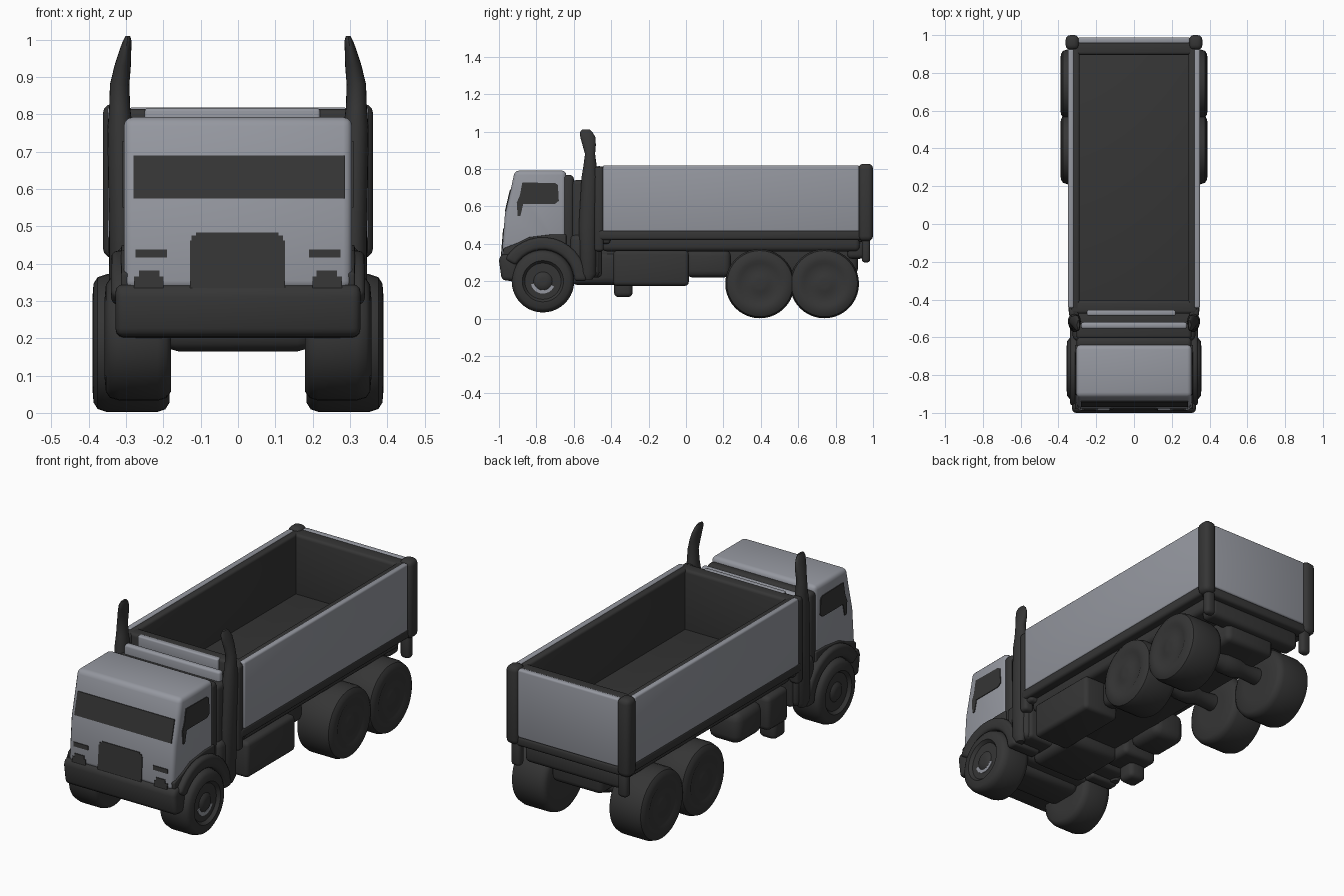
import bpy, bmesh, math
from mathutils import Vector

if "Cube" in bpy.data.objects:
    bpy.data.objects.remove(bpy.data.objects["Cube"])


def material(name, col):
    m = bpy.data.materials.new(name)
    m.diffuse_color = (*col, 1)
    m.use_nodes = True
    m.node_tree.nodes["Principled BSDF"].inputs["Base Color"].default_value = m.diffuse_color
    return m


LIGHT = material("grey_paint", (0.30, 0.312, 0.35))
DARK = material("dark_grey", (0.036, 0.036, 0.036))


def finish(name, bm, mat, bevel=0.0):
    """Bevel the sharp edges, smooth-shade and link."""
    bmesh.ops.recalc_face_normals(bm, faces=bm.faces[:])
    if bevel:
        edges = [e for e in bm.edges if e.calc_face_angle(0) > 0.45]
        bmesh.ops.bevel(bm, geom=edges, offset=bevel, segments=3, profile=0.5,
                        affect='EDGES', clamp_overlap=True)
    me = bpy.data.meshes.new(name)
    bm.to_mesh(me)
    bm.free()
    me.polygons.foreach_set("use_smooth", [True] * len(me.polygons))
    me.set_sharp_from_angle(angle=math.radians(40))
    me.materials.append(mat)
    ob = bpy.data.objects.new(name, me)
    bpy.context.scene.collection.objects.link(ob)
    return ob


def prism(name, pts, x0, x1, mat=DARK, bevel=0.0, both=False):
    """Extrude a (y, z) outline from x0 to x1; optionally repeat on the other side."""
    bm = bmesh.new()
    a = [bm.verts.new((x0, y, z)) for y, z in pts]
    b = [bm.verts.new((x1, y, z)) for y, z in pts]
    bm.faces.new(a)
    bm.faces.new(b)
    for i in range(len(pts)):
        j = (i + 1) % len(pts)
        bm.faces.new((a[i], a[j], b[j], b[i]))
    finish(name, bm, mat, bevel)
    if both:
        prism(name + "_left", pts, -x1, -x0, mat, bevel)


def box(name, x0, x1, y0, y1, z0, z1, mat=DARK, bevel=0.01, both=False):
    prism(name, [(y0, z0), (y1, z0), (y1, z1), (y0, z1)], x0, x1, mat, bevel, both)


def arc_band(y, z, r0, r1, a0, a1, n=14):
    """Outline of a curved band between two radii, angles in degrees."""
    ts = [math.radians(a0 + (a1 - a0) * i / n) for i in range(n + 1)]
    return ([(y + r1 * math.cos(t), z + r1 * math.sin(t)) for t in ts]
            + [(y + r0 * math.cos(t), z + r0 * math.sin(t)) for t in reversed(ts)])


def loft(name, rings, mat=DARK):
    """Skin a stack of equal-sized vertex rings and cap the ends."""
    bm = bmesh.new()
    vs = [[bm.verts.new(p) for p in r] for r in rings]
    n = len(vs[0])
    for a, b in zip(vs, vs[1:]):
        for i in range(n):
            bm.faces.new((a[i], a[(i + 1) % n], b[(i + 1) % n], b[i]))
    bm.faces.new(vs[0])
    bm.faces.new(vs[-1])
    finish(name, bm, mat)


def lathe_x(name, prof, y, z, n=40):
    """Revolve (x, radius) pairs around an axis parallel to x."""
    loft(name, [[Vector((x, y + r * math.cos(t), z + r * math.sin(t)))
                 for t in [2 * math.pi * i / n for i in range(n)]] for x, r in prof])


def wheel(name, s, y, z, r, x0, x1, dip):
    """Tyre and hub in one turned shape; dip is the depth of the rim."""
    prof = [(x0, r * .5), (x0, r * .86), (x0 + .012, r * .96), (x0 + .035, r),
            (x1 - .04, r), (x1 - .014, r * .955), (x1 - .003, r * .86), (x1, r * .66),
            (x1 - dip, r * .58), (x1 - dip, r * .3), (x1 - dip * .3, r * .22), (x1 - dip * .2, r * .1)]
    lathe_x(name, [(s * x, q) for x, q in prof], y, z)


# ---- wheels and axles
for s, side in ((1, "right"), (-1, "left")):
    wheel("front_wheel_" + side, s, -0.765, 0.2, 0.167, 0.18, 0.357, 0.016)
    wheel("middle_wheel_" + side, s, 0.395, 0.187, 0.185, 0.183, 0.390, 0.007)
    wheel("rear_wheel_" + side, s, 0.74, 0.187, 0.185, 0.183, 0.390, 0.007)
for nm, y in (("middle_axle", 0.395), ("rear_axle", 0.74)):
    lathe_x(nm, [(-.2, .045), (-.09, .04), (-.04, .055), (.04, .055), (.09, .04), (.2, .045)],
            y, 0.22, 20)
box("front_axle", -0.2, 0.2, -0.86, -0.66, 0.165, 0.30, bevel=0.04)
prism("hub_glint", arc_band(-0.765, 0.2, .048, .066, 195, 335), 0.338, 0.3445, LIGHT)

# ---- chassis
box("chassis_frame", -0.15, 0.15, -0.92, 0.92, 0.24, 0.40, bevel=0.03)
box("bed_subframe", -0.30, 0.30, -0.45, 0.93, 0.36, 0.45, bevel=0.025)
box("gearbox", -0.16, 0.16, -0.62, -0.30, 0.18, 0.36, bevel=0.04)
box("fuel_tank", 0.12, 0.33, -0.39, 0.015, 0.175, 0.365, bevel=0.022)
box("battery_box", -0.33, -0.13, -0.39, -0.22, 0.19, 0.37, bevel=0.025)
box("air_tank", -0.32, -0.13, -0.20, 0.02, 0.20, 0.365, bevel=0.045)
box("side_valve_box", 0.13, 0.22, 0.0, 0.24, 0.22, 0.37, bevel=0.035)
box("silencer", -0.32, -0.22, -0.385, -0.285, 0.115, 0.24, bevel=0.025)

# ---- cab: painted shell above, dark lower part and back
front = [(-0.986, 0.33), (-0.968, 0.56), (-0.935, 0.70), (-0.915, 0.792)]
prism("cab_shell", front + [(-0.64, 0.792), (-0.64, 0.33)], -0.306, 0.306, LIGHT, 0.024)
box("cab_base", -0.30, 0.30, -0.97, -0.60, 0.20, 0.36, bevel=0.03)
box("cab_back", -0.304, 0.304, -0.66, -0.60, 0.24, 0.768, bevel=0.02)
box("rear_cab_filler", -0.305, 0.305, -0.61, -0.45, 0.22, 0.74, bevel=0.02)
prism("bumper", [(-0.985, 0.205), (-0.90, 0.20), (-0.90, 0.345), (-0.99, 0.345), (-1.0, 0.31)],
      -0.328, 0.328, DARK, 0.022)
prism("cab_skirt", [(-0.975, .32), (-0.64, .32), (-0.64, .45), (-0.72, .45), (-0.84, .435),
                    (-0.90, .405), (-0.978, .375)], 0.29, 0.313, DARK, 0.006, both=True)

# wheel arches
prism("wheel_arch", arc_band(-0.765, 0.2, .168, .235, 0, 150), 0.17, 0.340, DARK, 0.018, both=True)
box("cab_step", 0.18, 0.325, -0.62, -0.46, 0.22, 0.45, bevel=0.03, both=True)


def front_y(z):
    for (ya, za), (yb, zb) in zip(front, front[1:]):
        if z <= zb:
            return ya + (yb - ya) * (z - za) / (zb - za)
    return front[-1][0]


def front_plate(name, x0, x1, z0, z1, both=False):
    """Thin plate lying on the sloped cab face."""
    a, b = front_y(z0), front_y(z1)
    prism(name, [(a - .004, z0), (a + .004, z0), (b + .004, z1), (b - .004, z1)],
          x0, x1, DARK, 0, both)


front_plate("windscreen", -0.280, 0.287, 0.574, 0.690)
front_plate("grille", -0.129, 0.126, 0.335, 0.462)
front_plate("grille_middle", -0.124, 0.120, 0.460, 0.475)
front_plate("grille_top", -0.112, 0.108, 0.474, 0.483)
front_plate("marker_light", 0.190, 0.275, 0.416, 0.438, True)
front_plate("headlight", 0.200, 0.278, 0.335, 0.365, True)
front_plate("headlight_top", 0.210, 0.265, 0.363, 0.382, True)
prism("side_window", [(-0.875, .728), (-0.70, .725), (-0.685, .715), (-0.68, .63), (-0.70, .614),
                      (-0.87, .614), (-0.885, .55), (-0.90, .55), (-0.905, .62), (-0.888, .66)],
      0.302, 0.310, both=True)

# ---- exhaust stacks: elliptical rings (x, y, z, rx, ry)
stack = [(.312, -.525, .21, .02, .025), (.312, -.525, .24, .032, .045), (.312, -.525, .50, .034, .048),
         (.316, -.515, .76, .034, .043), (.317, -.513, .82, .028, .035), (.317, -.513, .88, .026, .027),
         (.309, -.518, .93, .022, .036), (.302, -.525, .97, .016, .040),
         (.297, -.533, .995, .012, .035), (.295, -.535, 1.01, .006, .022)]
for s, side in ((1, "right"), (-1, "left")):
    loft("exhaust_stack_" + side,
         [[Vector((s * (x + rx * math.cos(t)), y + ry * math.sin(t), z))
           for t in [2 * math.pi * i / 20 for i in range(20)]] for x, y, z, rx, ry in stack])

# ---- tipper bed
box("bed_floor", -0.335, 0.335, -0.46, 0.95, 0.42, 0.50, bevel=0.015)
box("bed_rail", 0.28, 0.348, -0.47, 0.96, 0.42, 0.475, bevel=0.015, both=True)
box("bed_side_wall", 0.288, 0.335, -0.46, 0.95, 0.45, 0.814, bevel=0.012, both=True)
box("bed_side_panel", 0.318, 0.350, -0.445, 0.925, 0.465, 0.820, LIGHT, 0.010, both=True)
box("bed_front_wall", -0.335, 0.335, -0.475, -0.405, 0.40, 0.814, bevel=0.015)
box("bed_front_post", 0.29, 0.345, -0.49, -0.44, 0.36, 0.812, bevel=0.016, both=True)
box("headboard_panel", -0.25, 0.22, -0.485, -0.455, 0.74, 0.816, LIGHT, 0.008)
box("headboard_bar", -0.28, 0.28, -0.555, -0.52, 0.70, 0.79, LIGHT, 0.012)
box("tailgate_wall", -0.335, 0.335, 0.895, 0.975, 0.43, 0.814, bevel=0.015)
box("tailgate_panel", -0.295, 0.295, 0.955, 0.988, 0.458, 0.818, LIGHT, 0.010)
box("rear_post", 0.29, 0.362, 0.922, 1.0, 0.415, 0.828, bevel=0.026, both=True)
box("tailgate_sill", -0.33, 0.33, 0.92, 0.985, 0.41, 0.462, bevel=0.015)
box("tailgate_hinge", 0.285, 0.34, 0.94, 0.985, 0.30, 0.44, bevel=0.018, both=True)
box("rear_crossbeam", -0.28, 0.28, 0.86, 0.955, 0.32, 0.42, bevel=0.025)
